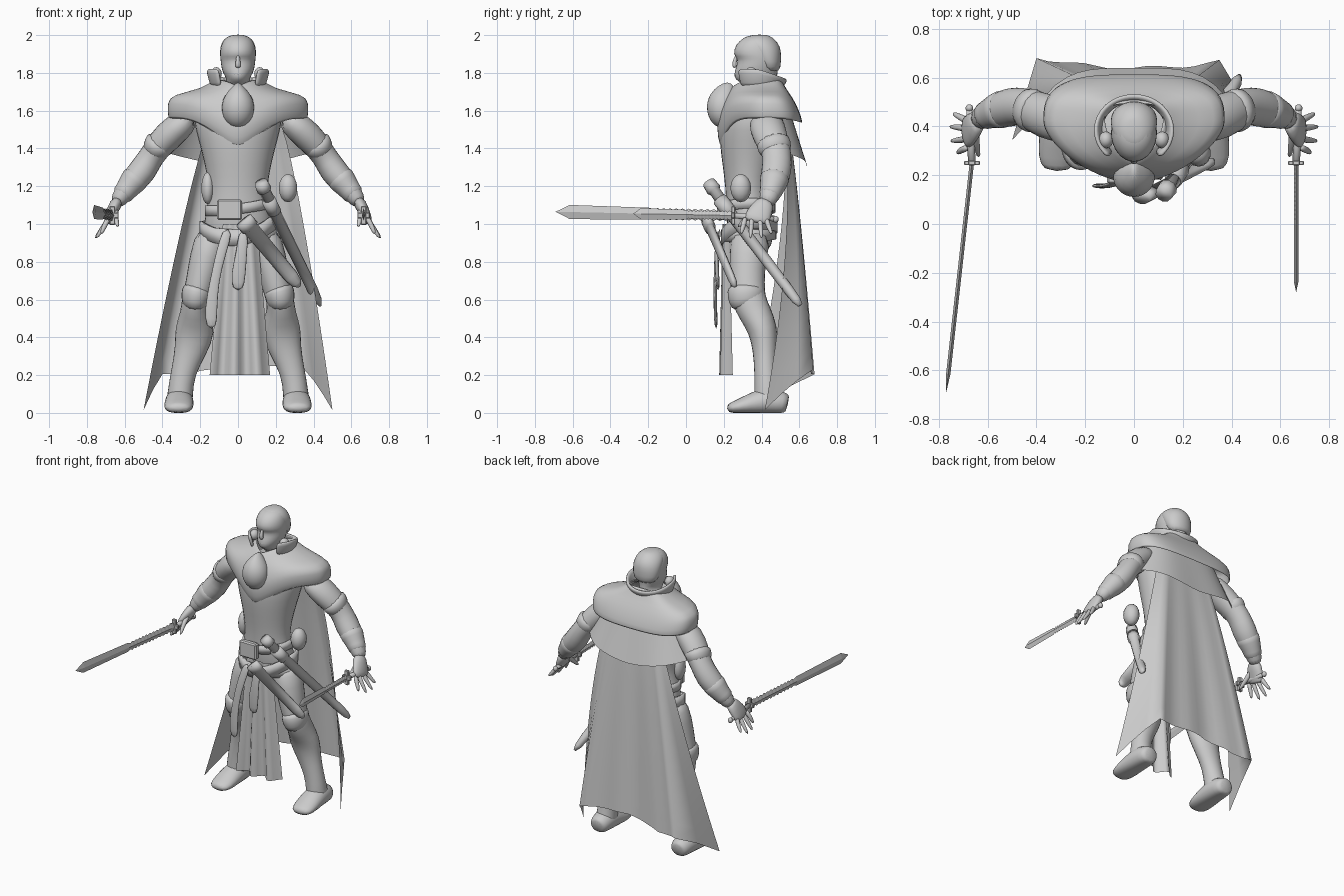
import bpy, bmesh, math
from mathutils import Vector, Matrix

def finish(name, bm, smooth=True, sub=0, thick=0):
    bmesh.ops.recalc_face_normals(bm, faces=bm.faces)
    me = bpy.data.meshes.new(name)
    bm.to_mesh(me)
    bm.free()
    for p in me.polygons:
        p.use_smooth = smooth
    ob = bpy.data.objects.new(name, me)
    bpy.context.collection.objects.link(ob)
    if thick:
        ob.modifiers.new("thick", 'SOLIDIFY').thickness = thick
    if sub:
        ob.modifiers.new("sub", 'SUBSURF').levels = sub
        ob.modifiers["sub"].render_levels = sub
    return ob

def sheet(name, f, nu, nv, closed=False, cap=False, **kw):
    """Grid of quads from f(u, v); closed wraps u, cap fills both ends."""
    bm = bmesh.new()
    n = nu if closed else nu + 1
    g = [[bm.verts.new(f(i / nu, j / nv)) for i in range(n)] for j in range(nv + 1)]
    for j in range(nv):
        for i in range(nu):
            k = (i + 1) % n
            bm.faces.new((g[j][i], g[j][k], g[j + 1][k], g[j + 1][i]))
    if cap:
        bm.faces.new(g[0])
        bm.faces.new(g[-1])
    return finish(name, bm, **kw)

def loft(name, rows, n=14, sub=1, **kw):
    """Horizontal oval rings: (z, front y, back y, half width)."""
    def f(u, v):
        z, yf, yb, rx = rows[round(v * (len(rows) - 1))]
        a = u * math.tau
        return (rx * math.cos(a), (yf + yb) / 2 + (yb - yf) / 2 * math.sin(a), z)
    return sheet(name, f, n, len(rows) - 1, True, True, sub=sub, **kw)

def tube(name, pts, ref=(0, 1, 0), n=10, sub=1, **kw):
    """Oval tube through (x, y, z, r_side, r_ref)."""
    P = [Vector(p[:3]) for p in pts]
    def f(u, v):
        i = round(v * (len(P) - 1))
        d = (P[min(i + 1, len(P) - 1)] - P[max(i - 1, 0)]).normalized()
        s = d.cross(Vector(ref)).normalized()
        t = s.cross(d)
        a = u * math.tau
        q = P[i] + s * pts[i][3] * math.cos(a) + t * pts[i][4] * math.sin(a)
        q.z = max(q.z, 0)
        return q
    return sheet(name, f, n, len(P) - 1, True, True, sub=sub, **kw)

def box(name, loc, size):
    bm = bmesh.new()
    bmesh.ops.create_cube(bm, size=1, matrix=Matrix.Translation(loc) @ Matrix.Diagonal((*size, 1)))
    bmesh.ops.bevel(bm, geom=bm.edges[:], offset=min(size) * .2, segments=1, affect='EDGES')
    return finish(name, bm, False)

def ball(name, loc, r):
    bm = bmesh.new()
    bmesh.ops.create_uvsphere(bm, u_segments=14, v_segments=8, radius=1,
                              matrix=Matrix.Translation(loc) @ Matrix.Diagonal((*r, 1)))
    return finish(name, bm)

# head, features and torso
loft("head", [(1.68, .35, .49, .075), (1.74, .31, .49, .075), (1.762, .255, .485, .055), (1.80, .252, .485, .084),
              (1.845, .268, .495, .092), (1.875, .272, .50, .095), (1.898, .245, .50, .098), (1.95, .26, .49, .092),
              (1.985, .30, .46, .07), (2.0, .34, .43, .035)], n=16)
loft("hair", [(1.80, .40, .50, .075), (1.86, .37, .505, .096), (1.92, .33, .507, .1), (1.96, .29, .49, .091),
              (1.988, .31, .46, .066), (2.003, .35, .43, .03)])
tube("nose", [(0, .27, 1.90, .01, .01), (0, .253, 1.85, .016, .014), (0, .26, 1.825, .02, .014)], n=6)
tube("mouth", [(-.035, .275, 1.795, .007, .008), (0, .258, 1.797, .009, .01), (.035, .275, 1.795, .007, .008)], (0, 0, 1), n=6)
loft("torso", [(.84, .28, .44, .10), (.93, .22, .47, .19), (1.05, .21, .46, .18), (1.14, .21, .44, .155),
               (1.25, .20, .46, .165), (1.38, .18, .50, .195), (1.5, .17, .53, .23), (1.6, .19, .53, .25),
               (1.68, .25, .52, .15)], n=16)
loft("chest_ornament", [(1.75, .20, .24, .006), (1.715, .145, .26, .045), (1.66, .108, .28, .088), (1.59, .106, .28, .09),
                        (1.54, .13, .27, .07), (1.505, .17, .25, .03)])

# shoulder mantle: rings of width, front y, back y, and z at front / side / back
M = [(.12, .26, .50, 1.74, 1.77, 1.78), (.19, .22, .52, 1.70, 1.715, 1.73), (.35, .185, .565, 1.62, 1.685, 1.67),
     (.378, .155, .60, 1.50, 1.645, 1.60), (.372, .18, .62, 1.40, 1.555, 1.535)]
def mantle(u, v):
    rx, yf, yb, zf, zs, zb = M[round(v * 4)]
    c, s = math.cos(u * math.tau), math.sin(u * math.tau)
    p = .65 if s > 0 else 1.25
    x = math.copysign(abs(c) ** p, c) * rx
    y = .42 + (abs(s) ** p * (yb - .42) if s > 0 else -abs(s) ** p * (.42 - yf))
    z = zs + ((zb - zs) * s * s if s > 0 else (zf - zs) * abs(s) ** 7)
    return (x, y, z)
sheet("mantle", mantle, 32, 4, True, sub=1, thick=.012)

def collar(u, v):
    a = math.radians(-50 + 280 * u)
    c, s = math.cos(a), math.sin(a)
    r = .125 + .025 * v
    return (r * c, .385 + (r - .015) * s, 1.73 + v * (.095 - .05 * max(s, 0)))
sheet("collar", collar, 20, 2, sub=1, thick=.022)
for sx in (-1, 1):
    ball("collar_clasp", (sx * .115, .345, 1.795), (.03, .035, .035))

# cape: flat back folded forward at the sides (deeper on the right hand), and its short upper layer
def cape(u, v):
    u = 2 * u - 1
    a = abs(u)
    k = .8 if u < 0 else .7
    fold = max(0, (a - k) / (1 - k))
    depth, out = (.02 + .33 * v ** 1.4, .045) if u < 0 else (.02 + .22 * v ** 1.7, .025)
    x = .04 * (1 - v) + u * (.18 + .32 * v ** .8)
    y = .535 + .105 * v ** .7 + out * v * min(a / k, 1) ** 2 - fold * depth + .008 * v * math.sin(11 * u)
    hem = .205 - .19 * fold ** 1.2 + (.05 * (1 + u) * (1 - a) if u > -.5 else 0)
    return (x, y, 1.55 + (hem - 1.55) * v)
sheet("cape", cape, 20, 14)
def upper(u, v):
    u = 2 * u - 1
    return (.005 + u * (.32 + .055 * v), .55 + .09 * v - .12 * u ** 4, 1.6 - v * (.295 - .07 * abs(u) ** 1.5))
sheet("upper_cape", upper, 16, 4)

# tabard and sash tails
def tabard(u, v):
    w = 2 * u - 1
    return (.01 + w * (.09 + .07 * v), .2 + .02 * math.sin(8 * w) * (.4 + v) + .02 * w * w, 1.0 - .8 * v)
sheet("tabard", tabard, 16, 6)
tube("sash_tail_long", [(-.05, .18, .98, .03, .01), (-.09, .16, .85, .03, .012), (-.125, .155, .7, .025, .01),
                        (-.145, .155, .55, .038, .01), (-.14, .16, .44, .03, .01)], n=8)
tube("sash_tail_short", [(.03, .17, .97, .03, .01), (.02, .16, .85, .03, .012), (0, .165, .73, .045, .012),
                         (0, .17, .645, .03, .01)], n=8)

# belts are bands around the hips with a tilt and a front droop
def belt(name, z0, h, rx, ry, tilt, droop):
    def f(u, v):
        c, s = math.cos(u * math.tau), math.sin(u * math.tau)
        return (rx * c, .335 + ry * s, z0 + h * (v - .5) + tilt * c - droop * max(0, -s) ** 2)
    sheet(name, f, 24, 1, True, thick=.016)
belt("belt", 1.09, .055, .175, .14, .02, .01)
belt("hip_sash", .995, .08, .205, .15, .02, .07)
belt("hip_wrap", .95, .06, .205, .143, -.01, .01)
box("buckle", (-.045, .185, 1.075), (.13, .04, .11))
ball("pouch", (-.16, .30, 1.19), (.035, .05, .085))
ball("pouch", (.265, .29, 1.19), (.05, .055, .075))

# scabbards
def along(name, a, b, rs, ref=(0, 1, 0)):
    a, b = Vector(a), Vector(b)
    return tube(name, [(*a.lerp(b, t), r, q) for t, r, q in rs], ref, n=10, sub=0)
S = [(0, .05, .03), (.12, .05, .03), (.125, .043, .023), (.85, .038, .02), (.95, .03, .018), (1, .01, .01)]
along("front_scabbard", (.03, .11, 1.02), (.325, .26, .67), S)
along("side_scabbard", (.16, .18, 1.13), (.435, .605, .57), [(t, r * .75, q * 1.35) for t, r, q in S])
along("side_hilt", (.12, .12, 1.22), (.17, .19, 1.12), [(0, .035, .035), (.4, .04, .04), (.45, .03, .03), (1, .03, .03)])

def sword(name, g, tip, h, x_end):
    """Notched blade from guard g to tip, plus guard, grip and pommel."""
    g, tip = Vector(g), Vector(tip)
    prof = [(0, h * .35)]
    for i in range(12):
        t = .04 + i * .035
        prof += [(t, h * .42), (t + .017, h * .3)]
    prof += [(.47, h * .42), (.92, h * .5), (1, 0)]
    bm = bmesh.new()
    rows = [[bm.verts.new(g.lerp(tip, t) + Vector((dx if t < 1 else 0, 0, k * z))) for t, z in prof]
            for k, dx in ((1, 0), (0, .009), (-1, 0), (0, -.009))]
    for a, b in zip(rows, rows[1:] + rows[:1]):
        for i in range(len(prof) - 1):
            bm.faces.new((a[i], a[i + 1], b[i + 1], b[i]))
    bmesh.ops.remove_doubles(bm, verts=bm.verts, dist=1e-5)
    finish(name + "_blade", bm, False)
    box(name + "_guard", g, (.03, .02, .1))
    box(name + "_guard_bar", g, (.065, .018, .03))
    end = Vector((x_end, .475, g.z - .02))
    along(name + "_grip", g, end, [(0, .015, .015), (.5, .017, .017), (1, .012, .012)], (0, 0, 1))
    ball(name + "_pommel", end, (.016, .016, .018))
sword("long_sword", (-.665, .25, 1.045), (-.77, -.69, 1.065), .075, -.675)
sword("short_sword", (.665, .25, 1.045), (.665, -.28, 1.055), .06, .675)

# limbs, mirrored
def mtube(name, pts, s, *a, **k):
    tube(name, [(s * p[0], *p[1:]) for p in pts], *a, **k)
for s in (-1, 1):
    mtube("leg", [(.12, .35, .97, .10, .12), (.17, .325, .82, .092, .1), (.2, .325, .68, .08, .095),
                  (.225, .33, .6, .075, .095), (.228, .365, .53, .08, .09), (.225, .41, .44, .115, .082),
                  (.25, .42, .33, .088, .068), (.29, .42, .22, .066, .06), (.308, .43, .1, .07, .07),
                  (.31, .44, .0, .075, .09)], s, n=12)
    mtube("knee_guard", [(.21, .32, .665, .075, .095), (.218, .318, .645, .085, .105), (.225, .318, .6, .08, .10),
                         (.226, .335, .555, .065, .085)], s, n=12)
    mtube("boot", [(.31, .54, .045, .045, .05), (.31, .52, .05, .068, .06), (.31, .44, .065, .078, .08),
                   (.312, .36, .05, .08, .065), (.315, .27, .03, .082, .038), (.318, .215, .022, .055, .025)],
          s, (0, 0, 1), n=12)
    mtube("arm", [(.24, .42, 1.57, .06, .09), (.33, .43, 1.505, .085, .1), (.405, .46, 1.43, .08, .09),
                  (.455, .485, 1.365, .066, .078), (.505, .48, 1.28, .08, .085), (.56, .465, 1.22, .07, .075),
                  (.61, .445, 1.16, .052, .055), (.65, .425, 1.10, .04, .045)], s, n=12)
    mtube("elbow_cuff", [(.40, .455, 1.45, .09, .098), (.425, .468, 1.41, .08, .095), (.455, .485, 1.365, .07, .082)], s, n=12)
    mtube("bracer", [(.525, .475, 1.265, .084, .09), (.56, .465, 1.22, .074, .077), (.60, .45, 1.17, .057, .06),
                     (.625, .435, 1.14, .06, .06)], s, n=12)
    mtube("palm", [(.635, .43, 1.13, .036, .045), (.66, .40, 1.08, .034, .065), (.685, .375, 1.03, .026, .075),
                   (.69, .37, 1.005, .02, .06)], s)
    # fingers fan out from the palm, the thumb points forward
    for by, ty, tz, tx in ((.315, .29, .945, .725), (.35, .34, .92, .755), (.39, .40, .92, .76), (.42, .455, .945, .745)):
        mtube("finger", [(.68, by, 1.04, .018, .018), (.71, (by + ty) / 2, .985, .016, .016),
                         (tx, ty, tz, .01, .01)], s, n=6)
    mtube("thumb", [(.65, .39, 1.09, .022, .022), (.65, .33, 1.04, .019, .019), (.635, .27, .98, .01, .01)], s, n=6)
